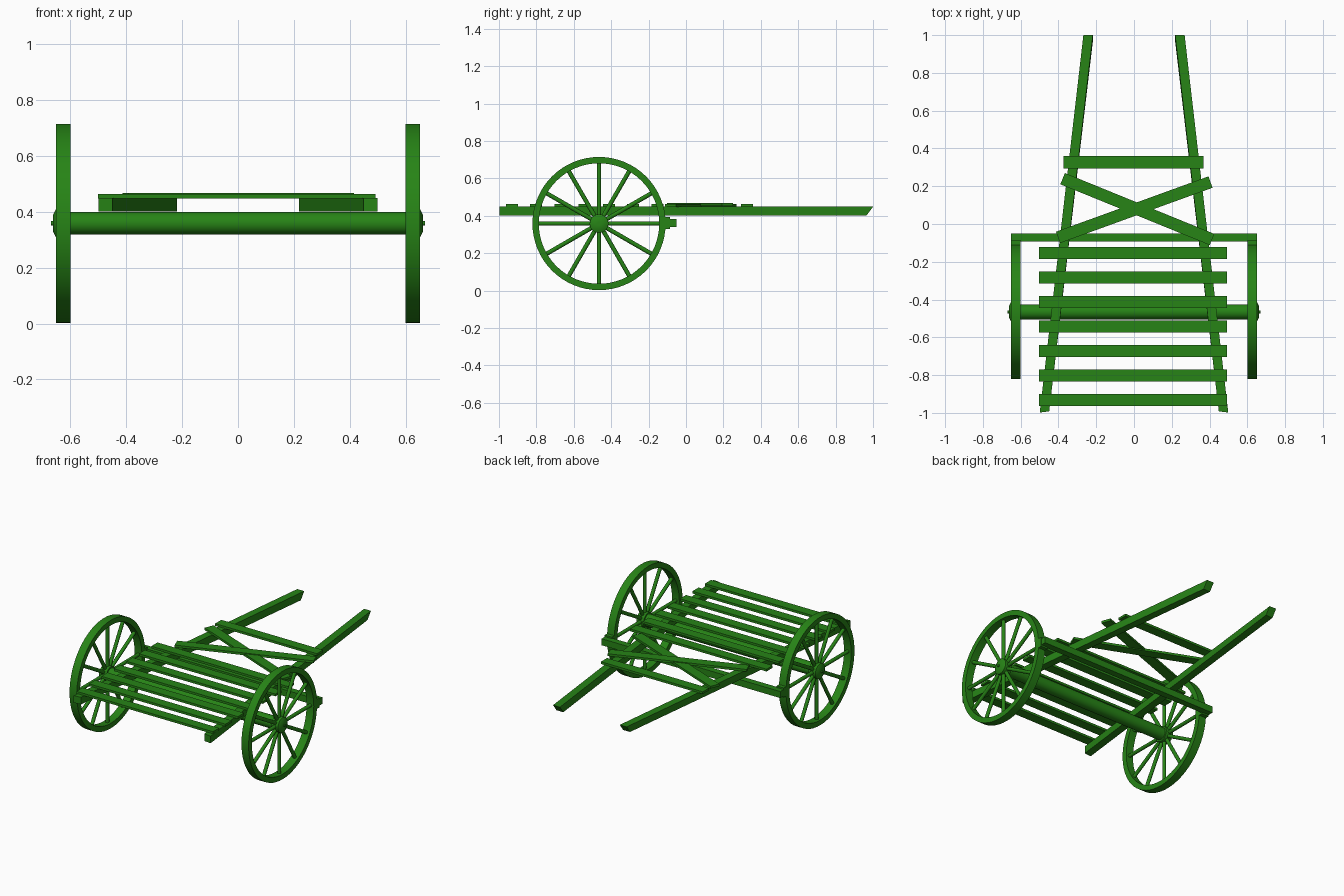
import bpy, bmesh, math
from mathutils import Matrix, Vector

if "Cube" in bpy.data.objects:
    bpy.data.objects.remove(bpy.data.objects["Cube"])

green = bpy.data.materials.new("green_paint")
green.diffuse_color = (0.02, 0.23, 0.008, 1)
green.use_nodes = True
green.node_tree.nodes["Principled BSDF"].inputs["Base Color"].default_value = green.diffuse_color
AXLE = Vector((0, -0.465, 0.359))


def finish(name, bm, smooth=False):
    bmesh.ops.recalc_face_normals(bm, faces=bm.faces)
    me = bpy.data.meshes.new(name)
    bm.to_mesh(me)
    bm.free()
    ob = bpy.data.objects.new(name, me)
    bpy.context.collection.objects.link(ob)
    me.materials.append(green)
    if smooth:
        bpy.ops.object.select_all(action='DESELECT')
        ob.select_set(True)
        bpy.context.view_layer.objects.active = ob
        bpy.ops.object.shade_smooth_by_angle(angle=math.radians(35))
    return ob


def box(name, lo, hi):
    lo, hi = Vector(lo), Vector(hi)
    bm = bmesh.new()
    m = Matrix.Translation((lo + hi) / 2) @ Matrix.Diagonal((*(hi - lo), 1))
    bmesh.ops.create_cube(bm, size=1, matrix=m)
    return finish(name, bm)


def plank(name, a, b, width, z0, z1):
    """Flat board between two points seen from above."""
    a, b = Vector(a), Vector(b)
    d = b - a
    bm = bmesh.new()
    m = (Matrix.Translation((*((a + b) / 2), (z0 + z1) / 2))
         @ Matrix.Rotation(math.atan2(d.y, d.x), 4, 'Z')
         @ Matrix.Diagonal((d.length, width, z1 - z0, 1)))
    bmesh.ops.create_cube(bm, size=1, matrix=m)
    return finish(name, bm)


def lathe_x(bm, profile, closed, steps=48):
    """Spin (x, radius) points around the axle line."""
    vs = [bm.verts.new((x, AXLE.y, AXLE.z + r)) for x, r in profile]
    pairs = list(zip(vs, vs[1:])) + ([(vs[-1], vs[0])] if closed else [])
    es = [bm.edges.new(p) for p in pairs]
    bmesh.ops.spin(bm, geom=vs + es, cent=AXLE, axis=(1, 0, 0),
                   angle=math.tau, steps=steps, use_merge=True)
    bmesh.ops.remove_doubles(bm, verts=bm.verts, dist=1e-5)


# Axle
bm = bmesh.new()
lathe_x(bm, [(-0.61, 0), (-0.61, 0.04), (0.61, 0.04), (0.61, 0)], False, 32)
finish("axle", bm, True)

for side, s in (("left", -1), ("right", 1)):
    # Wheel rim
    bm = bmesh.new()
    lathe_x(bm, [(s * 0.6, 0.322), (s * 0.6, 0.356), (s * 0.652, 0.356), (s * 0.652, 0.322)], True, 64)
    finish(side + "_wheel_rim", bm, True)

    # Hub with tapered cap and pin
    bm = bmesh.new()
    lathe_x(bm, [(s * x, r) for x, r in ((0.6, 0), (0.6, 0.05), (0.652, 0.05), (0.663, 0.028),
                                         (0.663, 0.008), (0.669, 0.008), (0.669, 0))], False, 32)
    finish(side + "_hub", bm, True)

    # Twelve spokes
    bm = bmesh.new()
    for i in range(12):
        m = (Matrix.Translation((s * 0.626, AXLE.y, AXLE.z))
             @ Matrix.Rotation(i * math.tau / 12, 4, 'X') @ Matrix.Translation((0, 0, 0.185)))
        bmesh.ops.create_cone(bm, cap_ends=True, segments=12, radius1=0.0115,
                              radius2=0.0115, depth=0.29, matrix=m)
    finish(side + "_spokes", bm, True)

    # Long shaft, splayed to the rear, with slanted handle end
    bm = bmesh.new()
    rings = []
    for cx, y_in, y_out, slant in ((0.474, -0.992, -0.998, 0), (0.243, 1.0, 1.0, 0.035)):
        rings.append([bm.verts.new(p) for p in (
            (s * (cx - 0.025), y_in - slant, 0.402), (s * (cx + 0.025), y_out - slant, 0.402),
            (s * (cx + 0.025), y_out, 0.449), (s * (cx - 0.025), y_in, 0.449))])
    a, b = rings
    for i in range(4):
        j = (i + 1) % 4
        bm.faces.new((a[i], a[j], b[j], b[i]))
    bm.faces.new(a)
    bm.faces.new(b)
    finish(side + "_shaft", bm)

    # Brake block against the tyre
    x0, x1 = sorted((s * 0.6, s * 0.652))
    box(side + "_brake_block", (x0, -0.115, 0.33), (x1, -0.085, 0.393))

# Brake beam
box("brake_beam", (-0.652, -0.092, 0.34), (0.65, -0.05, 0.383))

# Bed slats
for i in range(7):
    y = -0.931 + i * 0.1297
    box(f"bed_slat_{i + 1}", (-0.502, y - 0.032, 0.448), (0.492, y + 0.032, 0.463))

# Front cross bar and crossed braces
box("front_cross_bar", (-0.373, 0.295, 0.448), (0.368, 0.359, 0.463))
plank("lower_brace", (-0.378, 0.24), (0.413, -0.082), 0.064, 0.448, 0.463)
plank("upper_brace", (-0.402, -0.071), (0.405, 0.222), 0.064, 0.453, 0.468)
